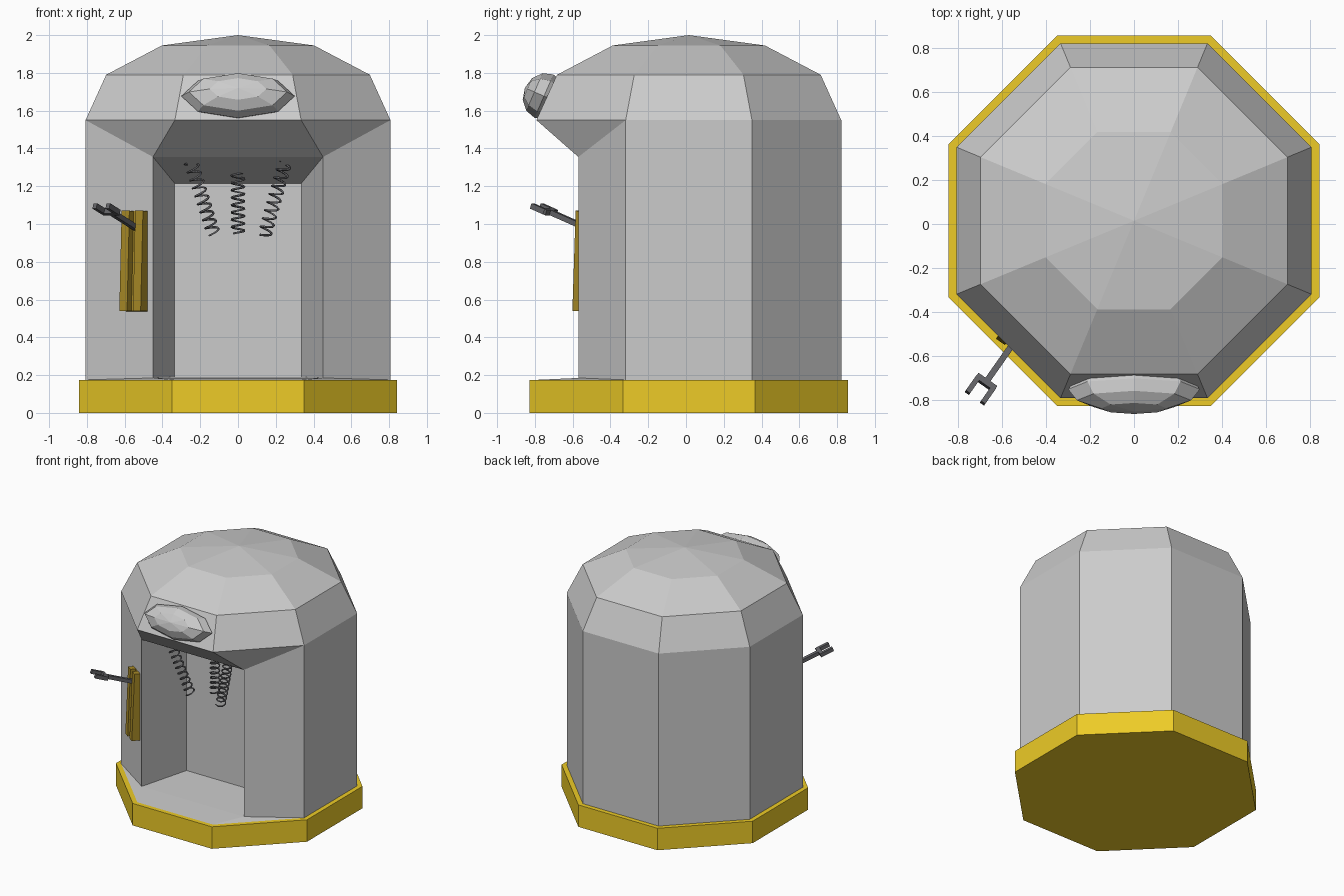
import bpy, bmesh, math
from mathutils import Vector, Matrix

if "Cube" in bpy.data.objects:
    bpy.data.objects.remove(bpy.data.objects["Cube"])

CY = 0.015  # octagon centre in y


def material(name, rgb):
    m = bpy.data.materials.new(name)
    m.diffuse_color = (*rgb, 1)
    m.use_nodes = True
    m.node_tree.nodes["Principled BSDF"].inputs["Base Color"].default_value = m.diffuse_color
    return m


YELLOW = material("yellow", (0.85, 0.6, 0.02))
BROWN = material("dark_yellow", (0.4, 0.26, 0.02))
DARK = material("dark_grey", (0.13, 0.13, 0.14))


def finish(bm, name, mat=None):
    bmesh.ops.recalc_face_normals(bm, faces=bm.faces)
    me = bpy.data.meshes.new(name)
    bm.to_mesh(me)
    bm.free()
    ob = bpy.data.objects.new(name, me)
    bpy.context.collection.objects.link(ob)
    if mat:
        me.materials.append(mat)
    return ob


def octagon(bm, apothem, z):
    r = apothem / math.cos(math.pi / 8)
    angles = [math.radians(22.5 + 45 * k) for k in range(8)]
    return [bm.verts.new((r * math.cos(a), CY + r * math.sin(a), z)) for a in angles]


def bridge(bm, a, b, skip=()):
    for k in range(8):
        if k not in skip:
            j = (k + 1) % 8
            bm.faces.new((a[k], a[j], b[j], b[k]))


def boxes(name, mat, parts):
    """Join boxes given as (matrix, size)."""
    bm = bmesh.new()
    for mtx, size in parts:
        bmesh.ops.create_cube(bm, size=1, matrix=mtx @ Matrix.Diagonal((*size, 1)))
    return finish(bm, name, mat)


def frame(origin, x, y, z):
    m = Matrix((x, y, z)).transposed().to_4x4()
    m.translation = origin
    return m


# Octagonal base plinth
bm = bmesh.new()
lo, hi = octagon(bm, 0.843, 0), octagon(bm, 0.843, 0.175)
bridge(bm, lo, hi)
bm.faces.new(lo)
bm.faces.new(hi)
finish(bm, "base", YELLOW)

# Domed booth body with a recess in the front
bm = bmesh.new()
rings = [octagon(bm, a, z) for a, z in
         ((0.807, 0.175), (0.807, 1.55), (0.698, 1.79), (0.403, 1.945))]
bridge(bm, rings[0], rings[1], skip=(4, 5, 6))
bridge(bm, rings[1], rings[2])
bridge(bm, rings[2], rings[3])
apex = bm.verts.new((0, CY, 2.0))
for k in range(8):
    bm.faces.new((rings[3][k], rings[3][(k + 1) % 8], apex))

# Recess side walls, mirrored left and right
sides = []
for s, outer, front in ((-1, 4, 5), (1, 7, 6)):
    jl, jh, il, ih = [bm.verts.new((s * x, y, z)) for x, y, z in
                      ((0.45, -0.57, 0.185), (0.45, -0.57, 1.355),
                       (0.335, -0.17, 0.19), (0.335, -0.17, 1.215))]
    ol, oh = rings[0][outer], rings[1][outer]
    fl, fh = rings[0][front], rings[1][front]
    bm.faces.new((ol, jl, jh, oh))
    bm.faces.new((oh, jh, fh))
    bm.faces.new((jl, il, ih, jh))
    bm.faces.new((ol, fl, jl))
    sides.append((fl, fh, jl, jh, il, ih))
# Recess back, ceiling, canopy underside and floor
L, R = sides
for a, b in ((4, 5), (3, 5), (1, 3), (0, 2), (2, 4)):
    bm.faces.new((L[a], R[a], R[b], L[b]))
finish(bm, "booth_body")

# Faceted lamp on the front canopy panel
n = Vector((0, -0.916, 0.40)).normalized()
t = Vector((1, 0, 0))
bm = bmesh.new()
bmesh.ops.create_uvsphere(
    bm, u_segments=8, v_segments=6, radius=1,
    matrix=frame((0, -0.752, 1.677), t, n.cross(t), n) @ Matrix.Diagonal((0.3, 0.125, 0.11, 1)))
finish(bm, "lamp")

# Coil springs hanging from the recess ceiling
springs = (("left_spring", (-0.25, -0.48, 1.33), (-0.13, -0.41, 0.95)),
           ("centre_spring", (0, -0.29, 1.30), (0, -0.29, 0.95)),
           ("right_spring", (0.25, -0.48, 1.33), (0.14, -0.42, 0.94)))
for name, top, bottom in springs:
    top, bottom = Vector(top), Vector(bottom)
    axis = (bottom - top).normalized()
    u = axis.orthogonal().normalized()
    v = axis.cross(u)
    cu = bpy.data.curves.new(name, 'CURVE')
    cu.dimensions = '3D'
    cu.bevel_depth = 0.006
    cu.bevel_resolution = 0
    cu.use_fill_caps = True
    sp = cu.splines.new('POLY')
    count = 9 * 14
    sp.points.add(count)
    for i, p in enumerate(sp.points):
        a = math.tau * i / 14
        co = top.lerp(bottom, i / count) + 0.034 * (u * math.cos(a) + v * math.sin(a))
        p.co = (*co, 1)
    cu.materials.append(DARK)
    bpy.context.collection.objects.link(bpy.data.objects.new(name, cu))

# Slotted lever plate on the left front wall, leaning slightly out at the bottom
out = Vector((-0.576, -0.818, 0.04)).normalized()
across = Vector((0.818, -0.576, 0))
plate = frame((-0.56, -0.545, 0.805), across, out, across.cross(out))
boxes("lever_plate", BROWN, [
    (plate @ Matrix.Translation((-0.044, -0.025, 0)), (0.05, 0.07, 0.53)),
    (plate @ Matrix.Translation((0.044, -0.025, 0)), (0.05, 0.07, 0.53)),
    (plate @ Matrix.Translation((0, -0.045, 0)), (0.06, 0.03, 0.53))])

# Forked lever
start, neck = Vector((-0.54, -0.53, 0.98)), Vector((-0.675, -0.722, 1.065))
d = (neck - start).normalized()
side = d.cross(Vector((0, 0, 1))).normalized()
up = side.cross(d)
lever = frame(neck, side, d, up)
length = (neck - start).length
boxes("forked_lever", DARK, [
    (lever @ Matrix.Translation((0, -length / 2, 0)), (0.028, length, 0.028)),
    (lever, (0.105, 0.028, 0.03)),
    (lever @ Matrix.Translation((-0.042, 0.045, 0)), (0.024, 0.09, 0.03)),
    (lever @ Matrix.Translation((0.042, 0.045, 0)), (0.024, 0.09, 0.03))])
